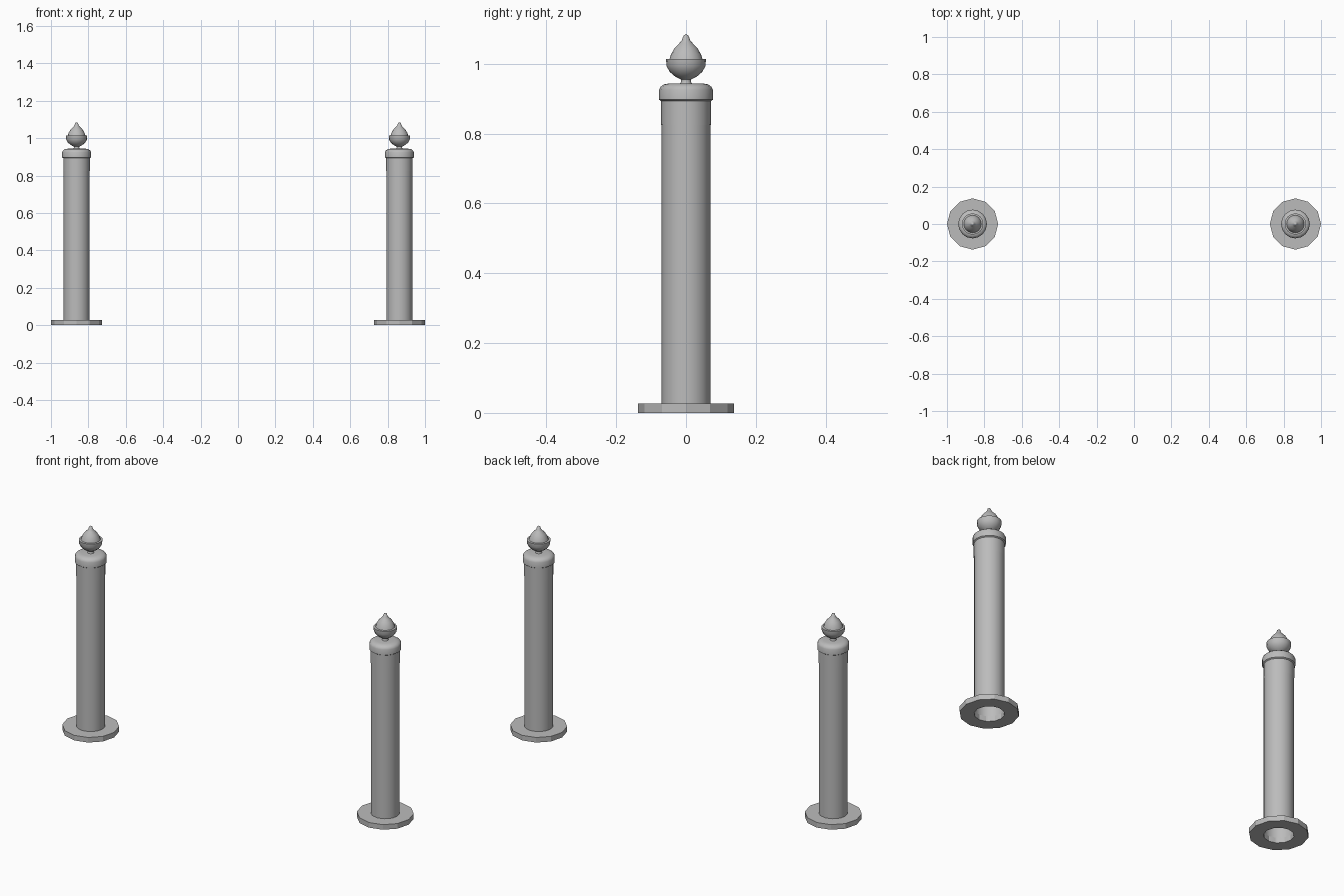
import bpy, bmesh
from math import cos, sin, tau, radians

cube = bpy.data.objects.get("Cube")
if cube:
    bpy.data.objects.remove(cube, do_unlink=True)

metal = bpy.data.materials.new("grey_metal")
metal.use_nodes = True
GREY = (0.5, 0.5, 0.5, 1.0)
metal.diffuse_color = GREY
metal.node_tree.nodes["Principled BSDF"].inputs["Base Color"].default_value = GREY


def lathe(name, profile, sides, x, closed=False, smooth=35):
    """Revolve a (radius, height) profile; radius 0 makes a single pole point."""
    bm = bmesh.new()
    rings = []
    for r, z in profile:
        if r == 0:
            rings.append([bm.verts.new((0, 0, z))] * sides)
        else:
            rings.append([bm.verts.new((r * cos(tau * i / sides), r * sin(tau * i / sides), z))
                          for i in range(sides)])
    pairs = list(zip(rings, rings[1:]))
    if closed:
        pairs.append((rings[-1], rings[0]))
    for low, high in pairs:
        for i in range(sides):
            j = (i + 1) % sides
            corners = [low[i], low[j], high[j], high[i]]
            bm.faces.new(list(dict.fromkeys(corners)))
    bmesh.ops.recalc_face_normals(bm, faces=bm.faces)
    mesh = bpy.data.meshes.new(name)
    bm.to_mesh(mesh)
    bm.free()
    mesh.materials.append(metal)
    obj = bpy.data.objects.new(name, mesh)
    obj.location.x = x
    bpy.context.collection.objects.link(obj)
    if smooth:
        bpy.ops.object.select_all(action="DESELECT")
        obj.select_set(True)
        bpy.context.view_layer.objects.active = obj
        bpy.ops.object.shade_smooth_by_angle(angle=radians(smooth))
    return obj


# Twelve-sided base ring with a hole for the hollow column
BASE = [(0.07, 0), (0.137, 0), (0.137, 0.027), (0.07, 0.027)]
# Open column tube
COLUMN = [(0.07, 0), (0.07, 0.9)]
# Rounded cap closing the column
CAP = [(0.071, 0.825), (0.071, 0.893), (0.077, 0.897), (0.077, 0.925),
       (0.073, 0.934), (0.063, 0.941), (0.045, 0.944), (0, 0.944)]
# Finial: neck, bulb, rim and pointed top
FINIAL = [(0.018, 0.942), (0.014, 0.948), (0.015, 0.955), (0.032, 0.964),
          (0.047, 0.977), (0.056, 0.994), (0.057, 1.013), (0.047, 1.014),
          (0.043, 1.027), (0.032, 1.046), (0.019, 1.059), (0.012, 1.067),
          (0.007, 1.081), (0, 1.085)]

for side, x in (("right", -0.863), ("left", 0.863)):
    lathe(side + "_base", BASE, 12, x, closed=True, smooth=0)
    lathe(side + "_column", COLUMN, 16, x)
    lathe(side + "_cap", CAP, 16, x, smooth=45)
    lathe(side + "_finial", FINIAL, 16, x, smooth=50)
